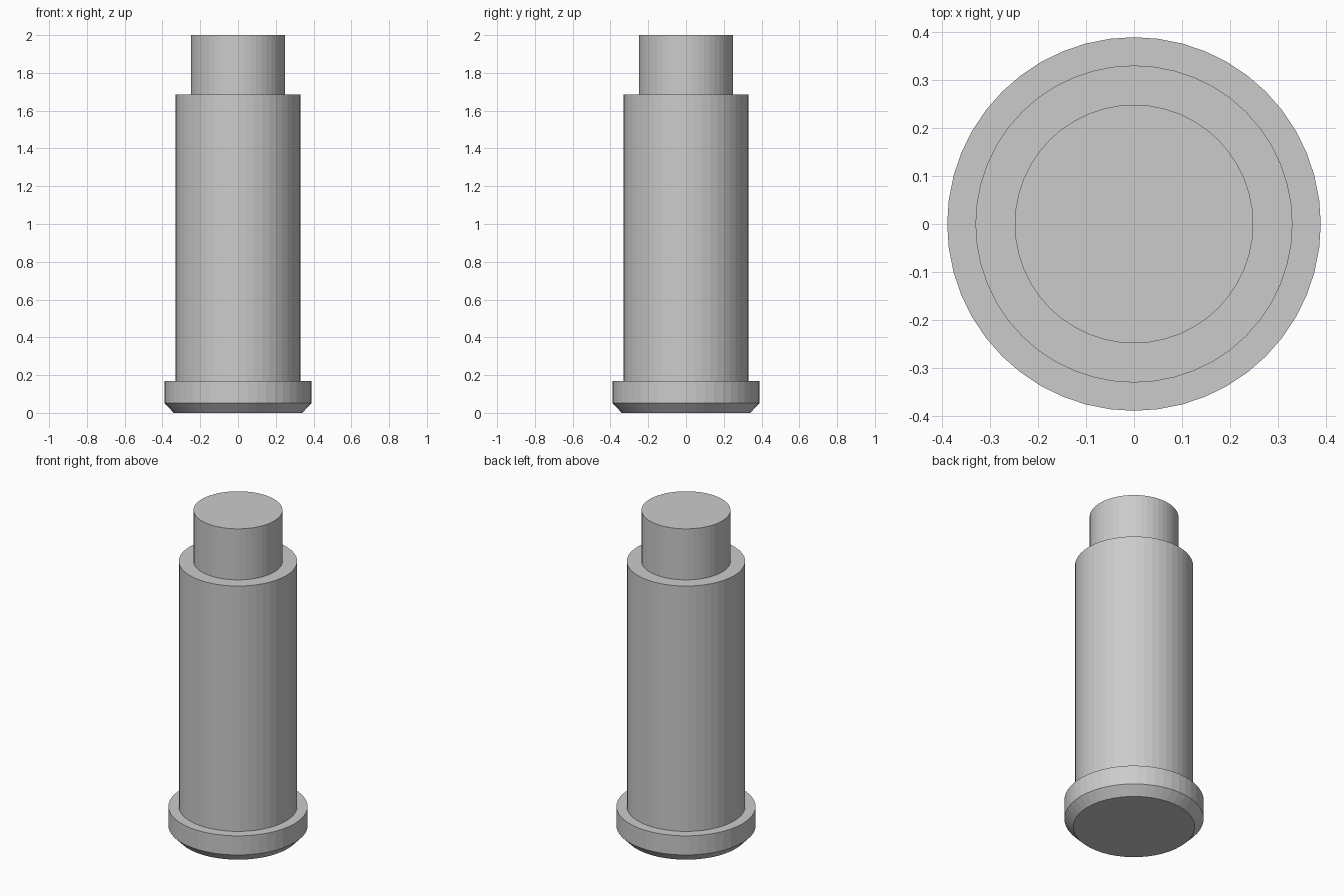
import bpy
import bmesh
from math import cos, sin, tau

cube = bpy.data.objects.get("Cube")
if cube:
    bpy.data.objects.remove(cube, do_unlink=True)

SIDES = 48

metal = bpy.data.materials.new("grey_metal")
metal.use_nodes = True
grey = (0.6, 0.6, 0.6, 1)
metal.diffuse_color = grey
metal.node_tree.nodes["Principled BSDF"].inputs["Base Color"].default_value = grey


def turned(name, profile):
    """Closed solid of revolution from (radius, height) points, bottom to top."""
    bm = bmesh.new()
    rings = [[bm.verts.new((r * cos(tau * i / SIDES), r * sin(tau * i / SIDES), z))
              for i in range(SIDES)] for r, z in profile]
    for low, high in zip(rings, rings[1:]):
        for i in range(SIDES):
            j = (i + 1) % SIDES
            bm.faces.new((low[i], low[j], high[j], high[i]))
    bm.faces.new(rings[0][::-1])
    bm.faces.new(rings[-1])
    mesh = bpy.data.meshes.new(name)
    bm.to_mesh(mesh)
    bm.free()
    mesh.materials.append(metal)
    obj = bpy.data.objects.new(name, mesh)
    bpy.context.collection.objects.link(obj)
    return obj


# One stepped solid: chamfered foot flange, long body, narrow top pin
turned("stepped_pin", [
    (0.34, 0), (0.39, 0.052), (0.39, 0.17),
    (0.331, 0.17), (0.331, 1.685),
    (0.249, 1.685), (0.249, 2),
])
